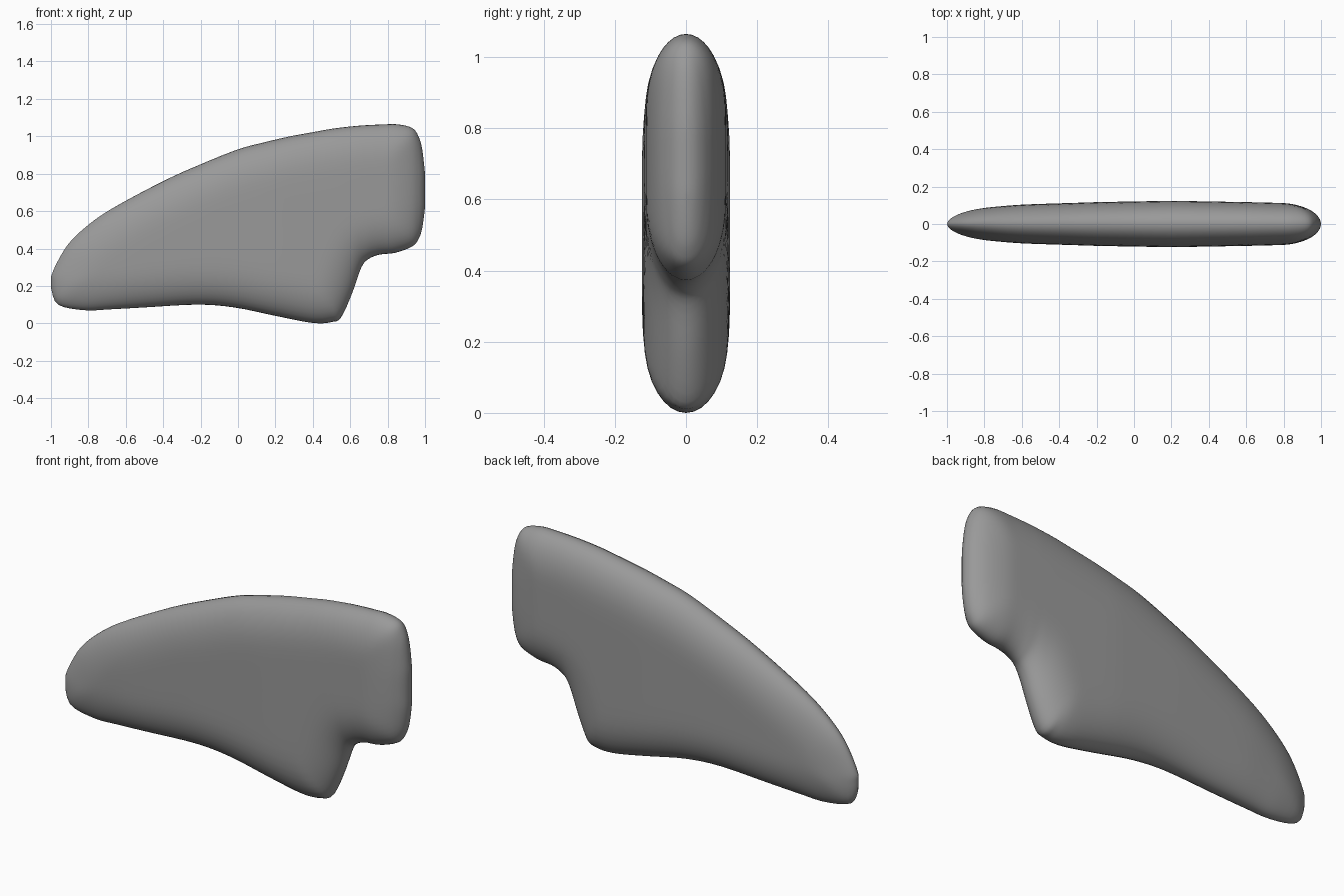
import bpy, bmesh, math
from mathutils import Vector

cube = bpy.data.objects.get("Cube")
if cube:
    bpy.data.objects.remove(cube, do_unlink=True)

# Upper and lower halves of the outline (x, z), paired from tip to blunt end
TOP = [(-1, .25), (-.97, .32), (-.91, .42), (-.82, .51), (-.68, .61), (-.4, .76),
       (-.2, .85), (0, .93), (.15, .97), (.28, 1.0), (.4, 1.022), (.5, 1.04),
       (.58, 1.05), (.64, 1.056), (.7, 1.06), (.77, 1.063), (.85, 1.064),
       (.93, 1.045), (.965, 1.0), (.985, .93), (1, .8)]
BOTTOM = [(-1, .19), (-.962, .1), (-.82, .07), (-.68, .075), (-.5, .085), (-.22, .1),
          (-.02, .085), (.2, .04), (.36, .008), (.44, 0), (.5, .007), (.55, .03),
          (.61, .16), (.66, .3), (.7, .345), (.76, .368), (.84, .377),
          (.93, .41), (.965, .45), (.985, .51), (1, .62)]
# Half thickness along x
THICK = [(-1, .065), (-.95, .073), (-.8, .088), (-.6, .104), (-.2, .117),
         (.2, .124), (.6, .117), (.85, .111), (1, .105)]
ROUND = .21     # width of the rounded rim
STEPS, ROWS = 4, 26


def spline(points):
    """Catmull-Rom curve through the points."""
    p = [Vector(q) for q in points]
    p = [p[0]] + p + [p[-1]]
    out = []
    for i in range(1, len(p) - 2):
        a, b, c, d = p[i - 1:i + 3]
        for s in range(STEPS):
            t = s / STEPS
            out.append(.5 * (2 * b + (c - a) * t + (2 * a - 5 * b + 4 * c - d) * t ** 2
                             + (3 * b - a - 3 * c + d) * t ** 3))
    return out + [p[-1]]


def half_thickness(x):
    x = max(-1, min(1, x))
    for (x0, a), (x1, b) in zip(THICK, THICK[1:]):
        if x <= x1:
            return a + (b - a) * (x - x0) / (x1 - x0)


def rim_distance(p, loop):
    best = 9
    for a, b in zip(loop, loop[1:] + loop[:1]):
        ab = b - a
        t = max(0, min(1, (p - a).dot(ab) / max(ab.length_squared, 1e-12)))
        best = min(best, (p - a - ab * t).length)
    return best


top, bottom = spline(TOP), spline(BOTTOM)
loop = top + bottom[::-1]
last = len(top) - 1

# Both cheeks as one grid, thinning to nothing at the shared rim
bm = bmesh.new()
front, back, inner = [], [], []
for i, (u, l) in enumerate(zip(top, bottom)):
    f_row, b_row = [], []
    for j in range(ROWS + 1):
        p = l.lerp(u, .5 - .5 * math.cos(math.pi * j / ROWS))
        if i in (0, last) or j in (0, ROWS):
            f = b = bm.verts.new((p.x, 0, p.y))
        else:
            t = 1 - min(1, rim_distance(p, loop) / ROUND)
            y = half_thickness(p.x) * math.sqrt(1 - t * t)
            f = bm.verts.new((p.x, -y, p.y))
            b = bm.verts.new((p.x, y, p.y))
            inner += [f, b]
        f_row.append(f)
        b_row.append(b)
    front.append(f_row)
    back.append(b_row)
for i in range(last):
    for j in range(ROWS):
        for g, flip in ((front, 1), (back, -1)):
            quad = [g[i][j], g[i + 1][j], g[i + 1][j + 1], g[i][j + 1]]
            bm.faces.new(quad[::flip])

# Soften the ridge where rounded rims meet
for _ in range(3):
    bmesh.ops.smooth_vert(bm, verts=inner, factor=.5, use_axis_y=True)
bmesh.ops.recalc_face_normals(bm, faces=bm.faces)
for face in bm.faces:
    face.smooth = True

mesh = bpy.data.meshes.new("fin_body")
bm.to_mesh(mesh)
bm.free()
fin = bpy.data.objects.new("fin_body", mesh)
bpy.context.collection.objects.link(fin)

mat = bpy.data.materials.new("mid_grey")
mat.use_nodes = True
colour = (.32, .32, .32, 1)
mat.diffuse_color = colour
mat.node_tree.nodes["Principled BSDF"].inputs["Base Color"].default_value = colour
mesh.materials.append(mat)
